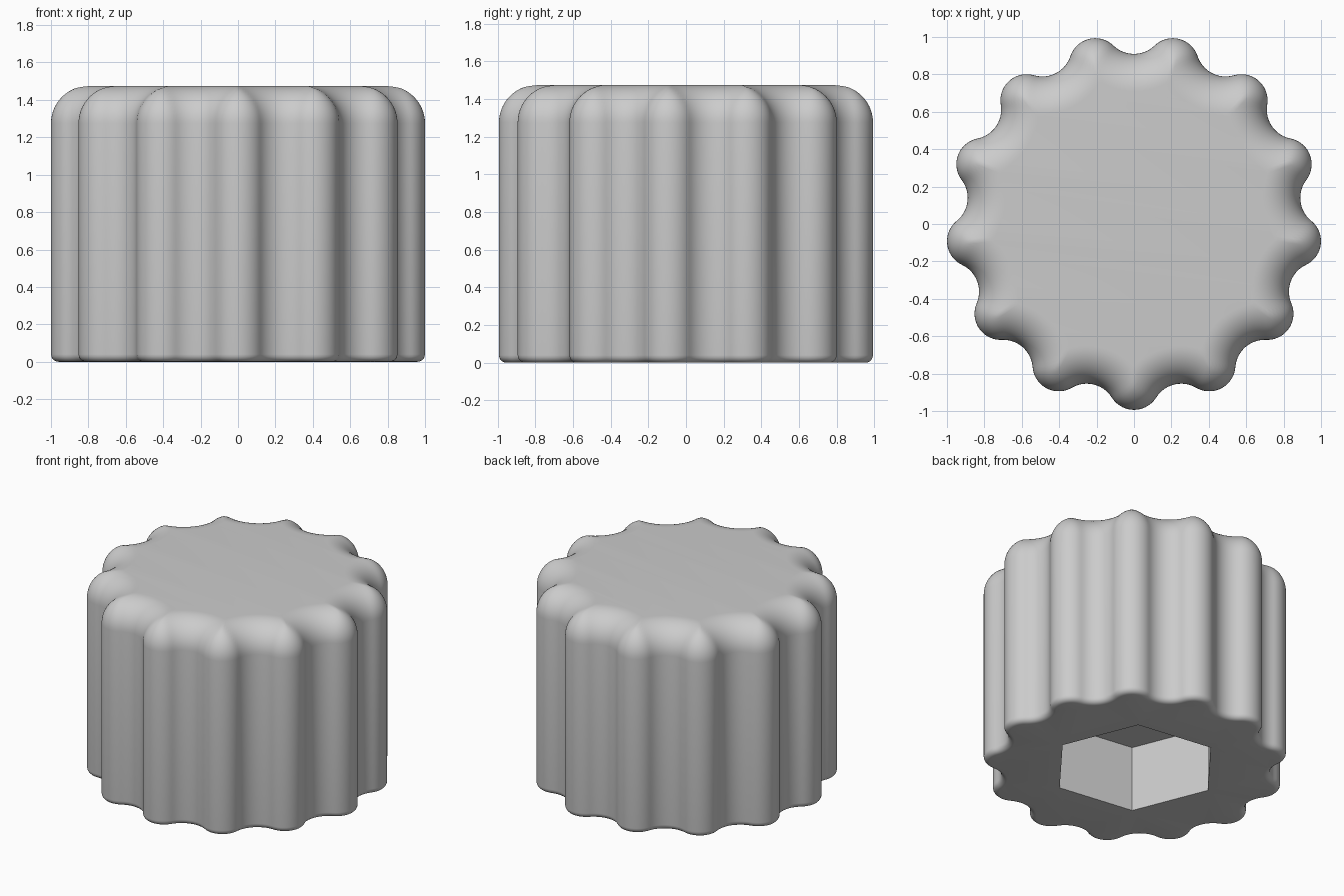
import bpy, bmesh
from math import pi, sin, cos, sqrt, atan2, radians

old = bpy.data.objects.get("Cube")
if old:
    bpy.data.objects.remove(old, do_unlink=True)

LOBES = 13
HALF = pi / LOBES
LOBE_DIST, LOBE_R = 0.866, 0.14
VALLEY = 0.897                    # smallest radius of the grip
HEIGHT, TOP_FILLET, BOTTOM_FILLET = 1.475, 0.2, 0.04
HEX_R, HEX_DEPTH, HEX_TURN = 0.566, 0.48, radians(-8)
SHIFT_Y = 0.0125                  # centres the odd lobe count
STEPS = 9                         # samples per arc

# Groove arc that touches two neighbouring lobes
gap = VALLEY - LOBE_DIST * cos(HALF)
side = LOBE_DIST * sin(HALF)
GROOVE_R = (side**2 + gap**2 - LOBE_R**2) / (2 * (LOBE_R - gap))
GROOVE_DIST = VALLEY + GROOVE_R
TOUCH_DIR = atan2(GROOVE_DIST * sin(HALF), GROOVE_DIST * cos(HALF) - LOBE_DIST)


def touch_angle(r):
    return atan2(r * sin(TOUCH_DIR), LOBE_DIST + r * cos(TOUCH_DIR))


def radius(a, inset):
    """Outline radius at angle a from a lobe axis, offset inwards."""
    r = LOBE_R - inset
    if r > 0 and a <= touch_angle(r):
        return LOBE_DIST * cos(a) + sqrt(max(0, r**2 - (LOBE_DIST * sin(a))**2))
    d = HALF - a
    q = GROOVE_R + inset
    return GROOVE_DIST * cos(d) - sqrt(max(0, q**2 - (GROOVE_DIST * sin(d))**2))


# Sample angles spread evenly along the lobe and groove arcs
half_angles = []
for i in range(STEPS):
    b = TOUCH_DIR * i / STEPS
    half_angles.append(atan2(LOBE_R * sin(b), LOBE_DIST + LOBE_R * cos(b)))
start = touch_angle(LOBE_R)
half_angles += [start + (HALF - start) * i / STEPS for i in range(STEPS + 1)]
wedge = [-a for a in reversed(half_angles[1:])] + half_angles[:-1]

bm = bmesh.new()


def ring(inset, z):
    verts = []
    for k in range(LOBES):
        for a in wedge:
            r = radius(abs(a), inset)
            t = -pi / 2 + 2 * k * HALF + a
            verts.append(bm.verts.new((r * cos(t), r * sin(t) + SHIFT_Y, z)))
    return verts


def hexagon(z):
    return [bm.verts.new((HEX_R * cos(HEX_TURN + k * pi / 3),
                          HEX_R * sin(HEX_TURN + k * pi / 3) + SHIFT_Y, z))
            for k in range(6)]


def bridge(lower, upper):
    n = len(lower)
    for i in range(n):
        j = (i + 1) % n
        bm.faces.new((lower[i], lower[j], upper[j], upper[i]))


# Fluted wall with rounded bottom and top rims
levels = []
for i in range(6):
    a = pi / 2 * i / 5
    levels.append((BOTTOM_FILLET * (1 - sin(a)), BOTTOM_FILLET * (1 - cos(a))))
for i in range(15):
    a = pi / 2 * i / 14
    levels.append((TOP_FILLET * (1 - cos(a)), HEIGHT - TOP_FILLET * (1 - sin(a))))
rings = [ring(*level) for level in levels]
for low, high in zip(rings, rings[1:]):
    bridge(low, high)
bm.faces.new(rings[-1])

# Hexagonal socket in the underside
mouth, ceiling = hexagon(0), hexagon(HEX_DEPTH)
bridge(mouth, ceiling)
bm.faces.new(ceiling)

# Flat underside around the socket
rim = [bm.edges.get((loop[i - 1], loop[i]))
       for loop in (rings[0], mouth) for i in range(len(loop))]
bmesh.ops.triangle_fill(bm, use_beauty=True, use_dissolve=False, edges=rim)
bmesh.ops.recalc_face_normals(bm, faces=bm.faces[:])

mesh = bpy.data.meshes.new("fluted_knob")
bm.to_mesh(mesh)
bm.free()
knob = bpy.data.objects.new("fluted_knob", mesh)
bpy.context.collection.objects.link(knob)

# Plain grey plastic
grey = bpy.data.materials.new("plain_grey")
grey.use_nodes = True
colour = (0.6, 0.6, 0.6, 1)
grey.diffuse_color = colour
grey.node_tree.nodes["Principled BSDF"].inputs["Base Color"].default_value = colour
mesh.materials.append(grey)

bpy.ops.object.select_all(action='DESELECT')
knob.select_set(True)
bpy.context.view_layer.objects.active = knob
bpy.ops.object.shade_smooth_by_angle(angle=radians(35))
